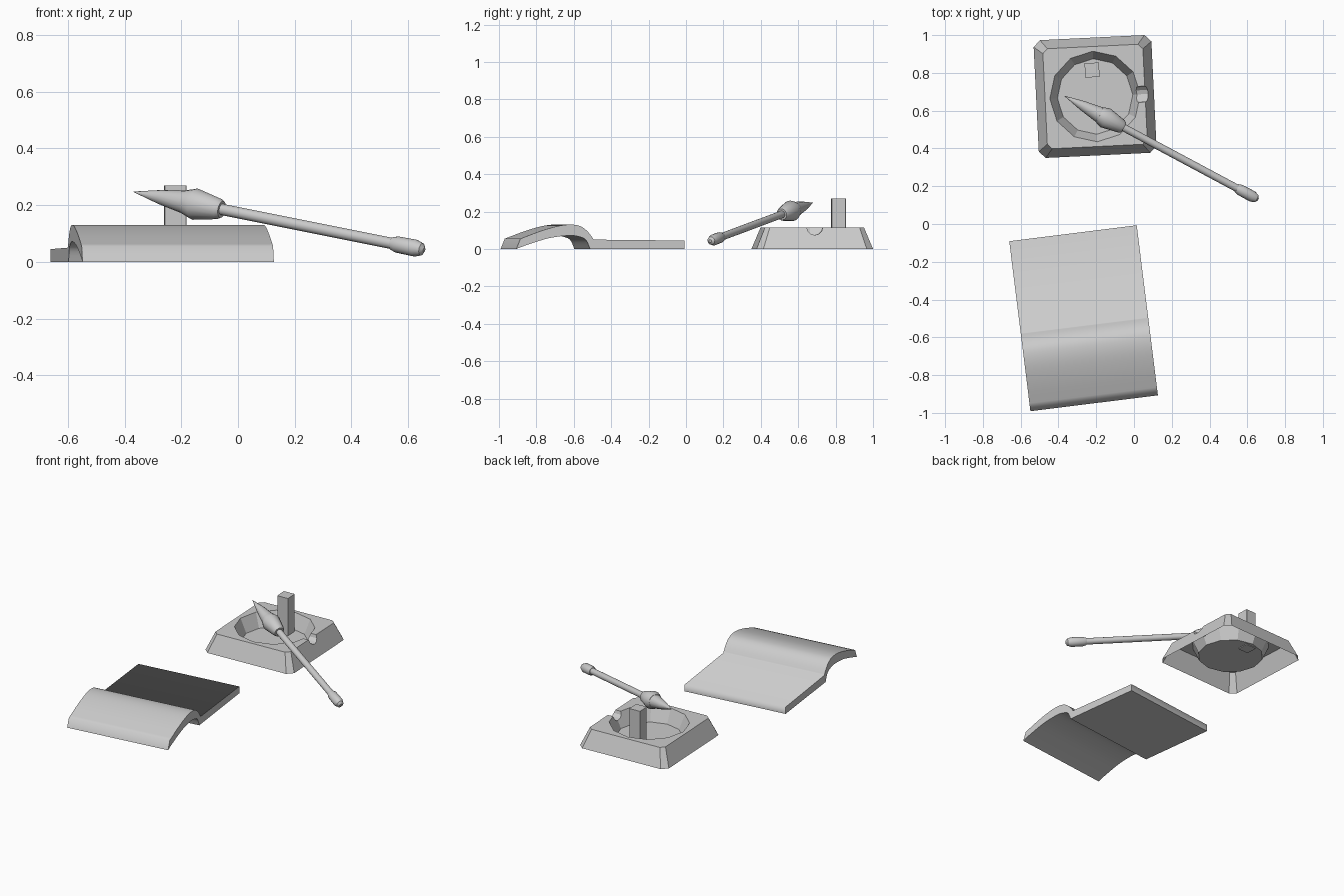
import bpy, bmesh, math
from mathutils import Vector, Matrix

cube = bpy.data.objects.get("Cube")
if cube:
    bpy.data.objects.remove(cube, do_unlink=True)

grey = bpy.data.materials.new("plain_grey")
grey.use_nodes = True
COLOR = (0.6, 0.6, 0.6, 1)
grey.diffuse_color = COLOR
grey.node_tree.nodes["Principled BSDF"].inputs["Base Color"].default_value = COLOR


def finish(bm, name, matrix=Matrix()):
    bmesh.ops.recalc_face_normals(bm, faces=bm.faces)
    mesh = bpy.data.meshes.new(name)
    bm.to_mesh(mesh)
    bm.free()
    mesh.materials.append(grey)
    obj = bpy.data.objects.new(name, mesh)
    obj.matrix_world = matrix
    bpy.context.collection.objects.link(obj)
    return obj


def loft(name, rings, matrix=Matrix()):
    """Closed solid through rings of equal point count."""
    bm = bmesh.new()
    loops = [[bm.verts.new(p) for p in ring] for ring in rings]
    for a, b in zip(loops, loops[1:]):
        for i in range(len(a)):
            j = (i + 1) % len(a)
            bm.faces.new((a[i], a[j], b[j], b[i]))
    bm.faces.new(loops[0][::-1])
    bm.faces.new(loops[-1])
    return finish(bm, name, matrix)


def circle(r, z, n=12):
    return [(r * math.cos(math.tau * i / n), r * math.sin(math.tau * i / n), z) for i in range(n)]


def chamfered_square(h, c, z):
    k = h - c
    return [(x, y, z) for x, y in ((h, -k), (h, k), (k, h), (-k, h), (-h, k), (-h, -k), (-k, -h), (k, -h))]


def spline(points, steps=4):
    """Smooth curve through the points."""
    p = [Vector(q) for q in (points[0], *points, points[-1])]
    out = []
    for a, b, c, d in zip(p, p[1:], p[2:], p[3:]):
        for i in range(steps):
            t = i / steps
            out.append(0.5 * (2 * b + (c - a) * t + (2 * a - 5 * b + 4 * c - d) * t * t
                              + (3 * b - a - 3 * c + d) * t ** 3))
    return out + [p[-1]]


# Curved sheet: one profile (distance from back edge, height) extruded sideways
top = [(0.0, 0.045)] + spline([(0.49, 0.05), (0.52, 0.09), (0.555, 0.118), (0.6, 0.13),
                               (0.67, 0.125), (0.77, 0.098), (0.885, 0.055)])
under = spline([(0.907, 0.0), (0.84, 0.025), (0.73, 0.058), (0.62, 0.072), (0.56, 0.063),
                (0.53, 0.045), (0.51, 0.0)])
outline = top + under + [(0.0, 0.0)]
half_width = 0.34
sheet = loft("curved_sheet",
             [[(x, 0.4535 - v, z) for v, z in outline] for x in (-half_width, half_width)],
             Matrix.Translation((-0.267, -0.499, 0)) @ Matrix.Rotation(math.radians(7.1), 4, 'Z'))
bm = bmesh.new()
bm.from_mesh(sheet.data)
for f in bm.faces:
    f.smooth = len(f.verts) == 4
for e in bm.edges:
    low = all(v.co.z < 0.001 for v in e.verts)
    e.smooth = all(f.smooth for f in e.link_faces) and not low
bm.to_mesh(sheet.data)
bm.free()

# Grinding stone: tapered block, round well and a half-round pouring notch
place = Matrix.Translation((-0.206, 0.675, 0)) @ Matrix.Rotation(math.radians(2.8), 4, 'Z')
stone = loft("ink_stone", [chamfered_square(0.312, 0.035, 0), chamfered_square(0.265, 0.025, 0.115)], place)
well = loft("well_cutter", [circle(0.2, 0.025), circle(0.24, 0.115), circle(0.244, 0.125)], place)
notch = loft("notch_cutter", [circle(0.043, 0.15), circle(0.043, 0.4)],
             place @ Matrix.Translation((0, 0, 0.117)) @ Matrix.Rotation(math.pi / 2, 4, 'Y'))
for cutter in (well, notch):
    mod = stone.modifiers.new(cutter.name, 'BOOLEAN')
    mod.operation = 'DIFFERENCE'
    mod.solver = 'EXACT'
    mod.object = cutter
bpy.context.view_layer.update()
cut = bpy.data.meshes.new_from_object(stone.evaluated_get(bpy.context.evaluated_depsgraph_get()))
stone.modifiers.clear()
stone.data = cut
for cutter in (well, notch):
    bpy.data.objects.remove(cutter, do_unlink=True)

# The stone is hollow below
bm = bmesh.new()
bm.from_mesh(cut)
base = [f for f in bm.faces if all(v.co.z < 0.001 for v in f.verts)]
bmesh.ops.delete(bm, geom=base, context='FACES')
bm.to_mesh(cut)
bm.free()

# Ink stick standing in the well
loft("ink_stick", [chamfered_square(0.038, 0.001, z) for z in (0.02, 0.27)],
     Matrix.Translation((-0.222, 0.815, 0)) @ Matrix.Rotation(math.radians(2.8), 4, 'Z'))

# Brush: turned parts along one sloping axis, listed as (distance from tip, radius)
axis = Vector((1, -0.535, -0.2)).normalized()
brush = Matrix.Translation((-0.368, 0.678, 0.247)) @ axis.to_track_quat('Z', 'Y').to_matrix().to_4x4()
parts = {
    "brush_bristles": [(0, 0.001), (0.11, 0.026), (0.215, 0.043)],
    "brush_ferrule": [(0.21, 0.043), (0.25, 0.056), (0.345, 0.037), (0.358, 0.03)],
    "brush_handle": [(0.35, 0.02), (1.07, 0.02)],
    "brush_end_cap": [(1.05, 0.023), (1.07, 0.029), (1.145, 0.03), (1.17, 0.022), (1.18, 0.008)],
}
for name, profile in parts.items():
    obj = loft(name, [circle(r, s, 16) for s, r in profile], brush)
    bpy.ops.object.select_all(action='DESELECT')
    obj.select_set(True)
    bpy.context.view_layer.objects.active = obj
    bpy.ops.object.shade_smooth_by_angle(angle=math.radians(35))
